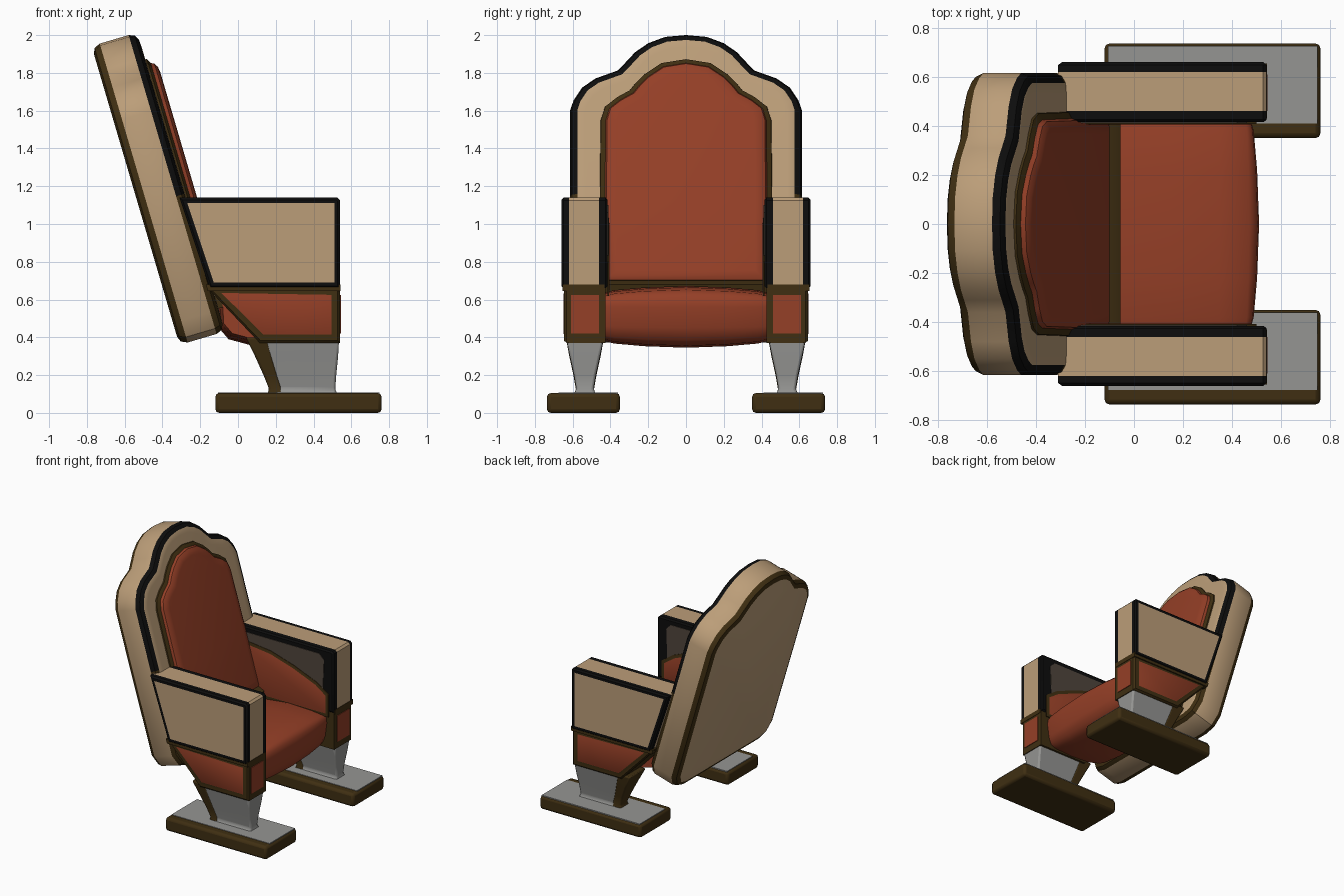
import bpy, bmesh, math
from mathutils import Vector

cube = bpy.data.objects.get("Cube")
if cube:
    bpy.data.objects.remove(cube)


def material(name, rgb):
    m = bpy.data.materials.new(name)
    m.use_nodes = True
    m.diffuse_color = (*rgb, 1)
    bsdf = next(n for n in m.node_tree.nodes if n.type == 'BSDF_PRINCIPLED')
    bsdf.inputs["Base Color"].default_value = (*rgb, 1)
    bsdf.inputs["Roughness"].default_value = 0.7
    return m


BEIGE, BROWN, BLACK, RED, GREY, TAUPE = range(6)
PALETTE = [material("beige", (0.50, 0.34, 0.19)),
           material("dark_brown", (0.05, 0.028, 0.006)),
           material("black", (0.004, 0.004, 0.004)),
           material("brick_red", (0.30, 0.05, 0.02)),
           material("grey", (0.30, 0.30, 0.29)),
           material("taupe", (0.08, 0.06, 0.045))]


def inset(pts, d):
    """Move a closed 2D outline inward by d with mitred corners."""
    pts = [Vector(p) for p in pts]
    n = len(pts)
    area = sum(pts[i - 1].x * pts[i].y - pts[i].x * pts[i - 1].y for i in range(n))
    s = 1 if area > 0 else -1
    out = []
    for i, p in enumerate(pts):
        e1 = (p - pts[i - 1]).normalized()
        e2 = (pts[(i + 1) % n] - p).normalized()
        n1, n2 = Vector((-e1.y, e1.x)) * s, Vector((-e2.y, e2.x)) * s
        out.append(p + (n1 + n2) * d / max(0.4, 1 + n1.dot(n2)))
    return out


def finish(name, bm, angle=35, bevel=0):
    bmesh.ops.recalc_face_normals(bm, faces=bm.faces)
    me = bpy.data.meshes.new(name)
    bm.to_mesh(me)
    bm.free()
    for m in PALETTE:
        me.materials.append(m)
    ob = bpy.data.objects.new(name, me)
    bpy.context.collection.objects.link(ob)
    if bevel:
        mod = ob.modifiers.new("soft_edges", 'BEVEL')
        mod.width, mod.segments = bevel, 2
    bpy.ops.object.select_all(action='DESELECT')
    ob.select_set(True)
    bpy.context.view_layer.objects.active = ob
    bpy.ops.object.shade_smooth_by_angle(angle=math.radians(angle))
    return ob


def loft(name, outline, rings, place, caps, rule=None, angle=35):
    """Rings are (inset, depth, colour of the band up to the next ring)."""
    bm = bmesh.new()
    loops = [[bm.verts.new(place(p.x, p.y, depth)) for p in inset(outline, ins)]
             for ins, depth, _ in rings]
    n = len(outline)
    for k in range(len(loops) - 1):
        a, b = loops[k], loops[k + 1]
        for i in range(n):
            j = (i + 1) % n
            f = bm.faces.new((a[i], a[j], b[j], b[i]))
            f.material_index = rings[k][2]
            if rule:
                f.material_index = rule(f)
    for loop, colour in zip((loops[0], loops[-1]), caps):
        bm.faces.new(loop).material_index = colour
    return finish(name, bm, angle)


def stack(name, sections, yc, colour, bevel=0.0):
    """Rectangular sections (z, x0, x1, half width) joined upward."""
    bm = bmesh.new()
    loops = [[bm.verts.new((x, yc + y, z)) for x, y in
              ((x0, -h), (x1, -h), (x1, h), (x0, h))] for z, x0, x1, h in sections]
    for a, b in zip(loops, loops[1:]):
        for i in range(4):
            bm.faces.new((a[i], a[i - 1], b[i - 1], b[i]))
    bm.faces.new(loops[0])
    bm.faces.new(loops[-1])
    for f in bm.faces:
        f.material_index = colour
    return finish(name, bm, 35, bevel)


def mirrored(half):
    """Complete an outline listed from bottom to top centre."""
    return half + [(-y, v) for y, v in reversed(half) if y > 0]


def lean(y, v, d):
    """Backrest frame: v runs up the sloping back, d runs forward."""
    return Vector((-0.31 - 0.282 * v + 0.959 * d, y, 0.36 + 0.959 * v + 0.282 * d))


# Backrest shell with dark rims at the rear and front edges
shell = mirrored([(0.47, 0), (0.56, 0.03), (0.61, 0.12), (0.615, 0.76), (0.615, 1.23),
                  (0.595, 1.29), (0.55, 1.36), (0.48, 1.41), (0.36, 1.455), (0.31, 1.51),
                  (0.27, 1.555), (0.2, 1.605), (0.11, 1.64), (0, 1.65)])


def rim_rule(f):
    if f.material_index == BLACK and f.calc_center_median().z < 1.1:
        return BROWN
    return f.material_index


loft("backrest_shell", shell,
     [(0.045, 0, BROWN), (0.015, 0.012, BROWN), (0, 0.045, BEIGE), (0, 0.205, BLACK),
      (0.012, 0.235, BLACK), (0.04, 0.25, BEIGE), (0.08, 0.253, BEIGE)],
     lean, (BEIGE, BEIGE), rim_rule)

# Backrest cushion with dark piping
pad = mirrored([(0.425, 0.265), (0.43, 0.7), (0.425, 1.16), (0.405, 1.225), (0.35, 1.27),
                (0.28, 1.31), (0.245, 1.355), (0.2, 1.40), (0.12, 1.455), (0, 1.475)])
loft("backrest_cushion", pad,
     [(-0.03, 0.24, BROWN), (-0.025, 0.262, BROWN), (0, 0.275, RED), (0.008, 0.293, RED),
      (0.03, 0.306, RED), (0.06, 0.31, RED)], lean, (BROWN, RED))


def across(x, z, d):
    return Vector((x, d, z))


# Seat cushion, bowed at the front, and the dark strip behind it
seat = [(-0.12, 0.64), (-0.11, 0.46), (-0.05, 0.39), (0.08, 0.355), (0.25, 0.345),
        (0.41, 0.355), (0.47, 0.385), (0.495, 0.45), (0.51, 0.56), (0.505, 0.62),
        (0.47, 0.652), (0.35, 0.665), (0.15, 0.672)]
loft("seat_cushion", seat,
     [(0.035, -0.43, RED), (0.022, -0.38, RED), (0.008, -0.22, RED), (0, 0, RED),
      (0.008, 0.22, RED), (0.022, 0.38, RED), (0.035, 0.43, RED)],
     across, (RED, RED), angle=50)
strip = [(-0.2, 0.52), (-0.08, 0.56), (-0.055, 0.68), (-0.09, 0.70), (-0.22, 0.72)]
loft("seat_back_strip", strip, [(0, -0.43, BROWN), (0, 0.43, BROWN)],
     across, (BROWN, BROWN))

arm = [(-0.15, 0.66), (0.54, 0.66), (0.54, 1.125), (0.525, 1.14), (-0.31, 1.14)]
lower = [(0.115, 0.37), (0.54, 0.37), (0.54, 0.67), (-0.17, 0.67)]
bolster = [(-0.25, 0.62), (0.5, 0.62), (0.5, 0.80), (0.4, 0.87), (0.2, 0.95),
           (0, 1.01), (-0.26, 1.04)]
lining = [(-0.24, 0.9), (0.45, 0.8), (0.46, 1.06), (0.42, 1.1), (-0.28, 1.1)]

for side, s in (("front", -1), ("rear", 1)):
    def outward(x, z, d, s=s):
        return Vector((x, s * d, z))

    # Armrest block: light panels, black edges
    loft(side + "_armrest", arm,
         [(0.012, 0.415, BLACK), (0, 0.425, BLACK), (0, 0.46, BEIGE), (0, 0.62, BLACK),
          (0, 0.648, BLACK), (0.012, 0.66, BLACK), (0.03, 0.66, BEIGE), (0.04, 0.66, BEIGE)],
         outward, (BLACK, BEIGE))
    # Inner lining and the red bolster with its dark border
    loft(side + "_arm_lining", lining, [(0, 0.416, TAUPE), (0, 0.411, TAUPE)],
         outward, (TAUPE, TAUPE))
    loft(side + "_arm_bolster", bolster,
         [(0, 0.416, BROWN), (0, 0.408, BROWN), (0.025, 0.407, RED), (0.03, 0.405, RED)],
         outward, (BROWN, RED))
    # Lower arm panel, red framed in brown
    loft(side + "_arm_base", lower,
         [(0, 0.425, BROWN), (0, 0.632, BROWN), (0.012, 0.645, BROWN),
          (0.045, 0.645, RED), (0.05, 0.648, RED)], outward, (BROWN, RED))
    stack(side + "_arm_base_panel",
          [(0.42, 0.536, 0.545, 0.075), (0.625, 0.536, 0.545, 0.075)], s * 0.535, RED)
    # Dark trim between the armrest and the lower panel
    stack(side + "_arm_trim", [(0.645, -0.16, 0.543, 0.112), (0.68, -0.17, 0.543, 0.112)],
          s * 0.543, BROWN)

    # Tapered leg with a dark rear section
    yc = s * 0.535
    stack(side + "_leg",
          [(0.09, 0.18, 0.53, 0.065), (0.125, 0.21, 0.515, 0.045), (0.2, 0.19, 0.52, 0.058),
           (0.30, 0.16, 0.53, 0.08), (0.39, 0.14, 0.535, 0.098)], yc, GREY, 0.012)
    stack(side + "_leg_rear",
          [(0.09, 0.15, 0.245, 0.06), (0.125, 0.165, 0.235, 0.048), (0.2, 0.135, 0.21, 0.061),
           (0.30, 0.09, 0.18, 0.083), (0.40, 0.04, 0.155, 0.101)], yc, BROWN, 0.012)
    # Foot with a grey top plate
    stack(side + "_foot", [(0, -0.12, 0.76, 0.193), (0.105, -0.12, 0.76, 0.193)],
          s * 0.543, BROWN, 0.02)
    stack(side + "_foot_plate", [(0.1, -0.105, 0.748, 0.158), (0.109, -0.105, 0.748, 0.158)],
          s * 0.543 + 0.025, GREY)
